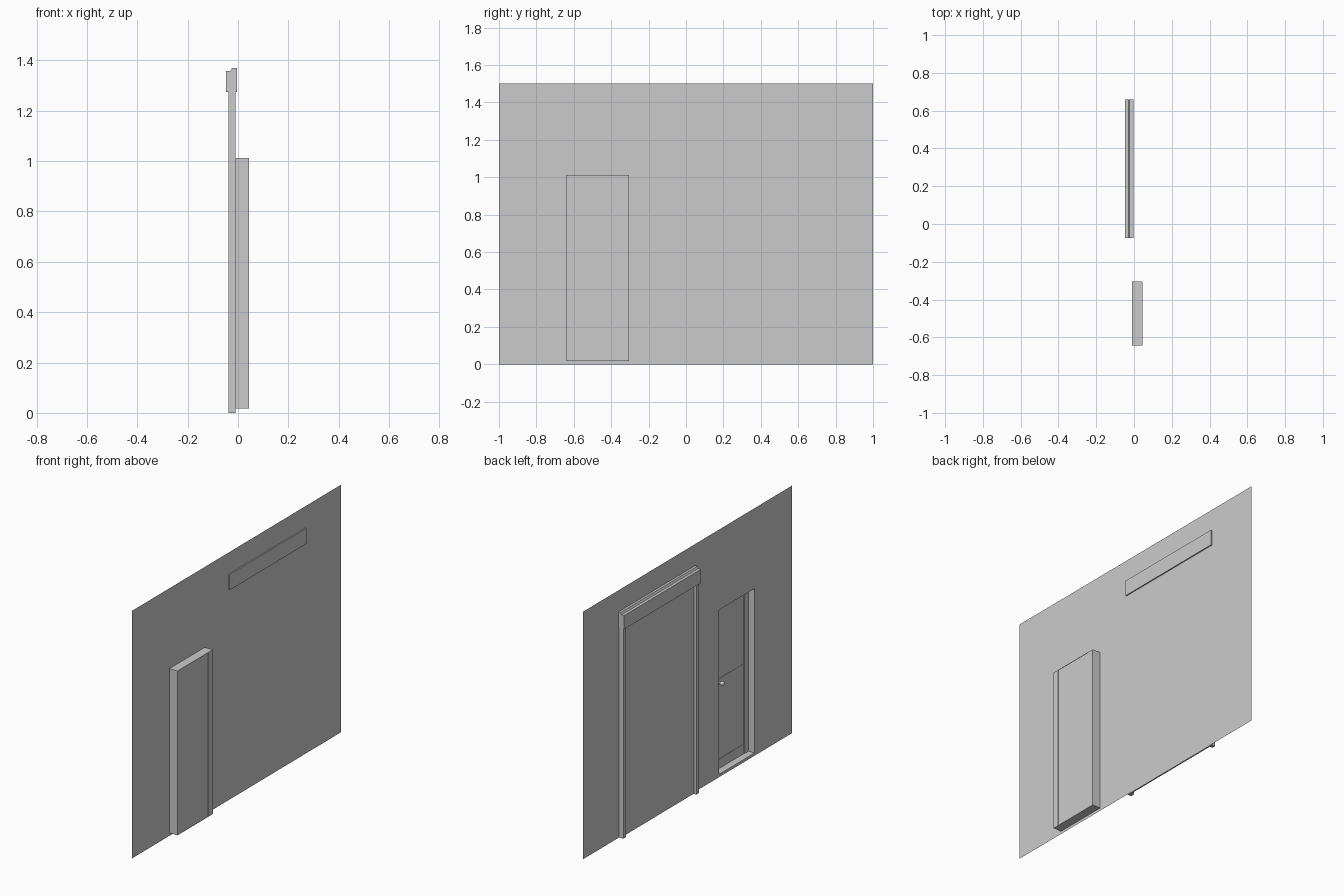
import bpy
import bmesh
import math

cube = bpy.data.objects.get("Cube")
if cube:
    bpy.data.objects.remove(cube, do_unlink=True)

grey = bpy.data.materials.new("light_grey")
grey.use_nodes = True
grey.diffuse_color = (0.6, 0.6, 0.6, 1)
grey.node_tree.nodes["Principled BSDF"].inputs["Base Color"].default_value = (0.6, 0.6, 0.6, 1)


def finish(name, bm):
    bmesh.ops.remove_doubles(bm, verts=bm.verts, dist=0.0001)
    mesh = bpy.data.meshes.new(name)
    bm.to_mesh(mesh)
    bm.free()
    mesh.materials.append(grey)
    obj = bpy.data.objects.new(name, mesh)
    bpy.context.collection.objects.link(obj)
    return obj


def quad(bm, *points):
    bm.faces.new([bm.verts.new(p) for p in points])


def extrude_profile(name, profile, y0, y1):
    """Solid with an (x, z) outline running along y."""
    bm = bmesh.new()
    face = bm.faces.new([bm.verts.new((x, y0, z)) for x, z in profile])
    out = bmesh.ops.extrude_face_region(bm, geom=[face])
    moved = [v for v in out["geom"] if isinstance(v, bmesh.types.BMVert)]
    bmesh.ops.translate(bm, verts=moved, vec=(0, y1 - y0, 0))
    bmesh.ops.recalc_face_normals(bm, faces=bm.faces)
    return finish(name, bm)


def box(name, x0, x1, y0, y1, z0, z1):
    return extrude_profile(name, [(x0, z0), (x1, z0), (x1, z1), (x0, z1)], y0, y1)


WALL_X, OUTER_X = -0.01, 0.044
DOOR_Y = (-0.642, -0.304)
DOOR_Z = (0.017, 1.013)

# Thin wall sheet with the doorway left open
bm = bmesh.new()
ys = (-1, *DOOR_Y, 1)
zs = (0, *DOOR_Z, 1.5)
for i in range(3):
    for j in range(3):
        if (i, j) != (1, 1):
            quad(bm, (WALL_X, ys[i], zs[j]), (WALL_X, ys[i + 1], zs[j]),
                 (WALL_X, ys[i + 1], zs[j + 1]), (WALL_X, ys[i], zs[j + 1]))
bmesh.ops.remove_doubles(bm, verts=bm.verts, dist=0.0001)
bmesh.ops.recalc_face_normals(bm, faces=bm.faces)
finish("wall", bm)

# Doorway lining: sides, head and sill as one open sleeve
bm = bmesh.new()
ring = [(DOOR_Y[0], DOOR_Z[0]), (DOOR_Y[1], DOOR_Z[0]),
        (DOOR_Y[1], DOOR_Z[1]), (DOOR_Y[0], DOOR_Z[1])]
for a, b in zip(ring, ring[1:] + ring[:1]):
    quad(bm, (WALL_X, *a), (WALL_X, *b), (OUTER_X, *b), (OUTER_X, *a))
finish("doorway_lining", bm)

# Door jambs
JAMB = 0.04
box("door_jamb_hinge_side", 0.03, OUTER_X, DOOR_Y[0], DOOR_Y[0] + JAMB, *DOOR_Z)
box("door_jamb_latch_side", 0.03, OUTER_X, DOOR_Y[1] - JAMB, DOOR_Y[1], *DOOR_Z)

# Door leaf with slightly stepped panels on the recessed side
leaf_y = (DOOR_Y[0] + JAMB, DOOR_Y[1] - JAMB)
for name, x, z0, z1 in (("door_kick_rail", 0.033, DOOR_Z[0], 0.075),
                        ("door_lower_panel", 0.035, 0.075, 0.56),
                        ("door_upper_panel", 0.037, 0.56, DOOR_Z[1])):
    box(name, x, 0.041, *leaf_y, z0, z1)

# Door knob and stem
KNOB = (0.016, -0.37, 0.535)
bpy.ops.mesh.primitive_uv_sphere_add(segments=16, ring_count=10, radius=0.013, location=KNOB)
knob = bpy.context.object
knob.name = "door_knob"
bpy.ops.mesh.primitive_cylinder_add(vertices=16, radius=0.006, depth=0.02,
                                    location=(0.027, KNOB[1], KNOB[2]),
                                    rotation=(0, math.pi / 2, 0))
stem = bpy.context.object
stem.name = "door_knob_stem"
for obj in (knob, stem):
    obj.data.materials.append(grey)
    bpy.ops.object.select_all(action="DESELECT")
    obj.select_set(True)
    bpy.context.view_layer.objects.active = obj
    bpy.ops.object.shade_smooth_by_angle()

# Roller shutter: housing with stepped top, guide posts and curtain
HOUSE_Y = (-0.075, 0.66)
extrude_profile("shutter_housing",
                [(-0.048, 1.274), (-0.003, 1.274), (-0.003, 1.369),
                 (-0.024, 1.369), (-0.03, 1.357), (-0.048, 1.357)], *HOUSE_Y)
POST = 0.025
box("shutter_post_left", -0.038, WALL_X, HOUSE_Y[1] - POST - 0.005, HOUSE_Y[1] - 0.005, 0, 1.274)
box("shutter_post_right", -0.038, WALL_X, HOUSE_Y[0] + 0.005, HOUSE_Y[0] + POST + 0.005, 0, 1.274)
box("shutter_curtain", -0.022, -0.014, HOUSE_Y[0] + POST, HOUSE_Y[1] - POST, 0.002, 1.274)
